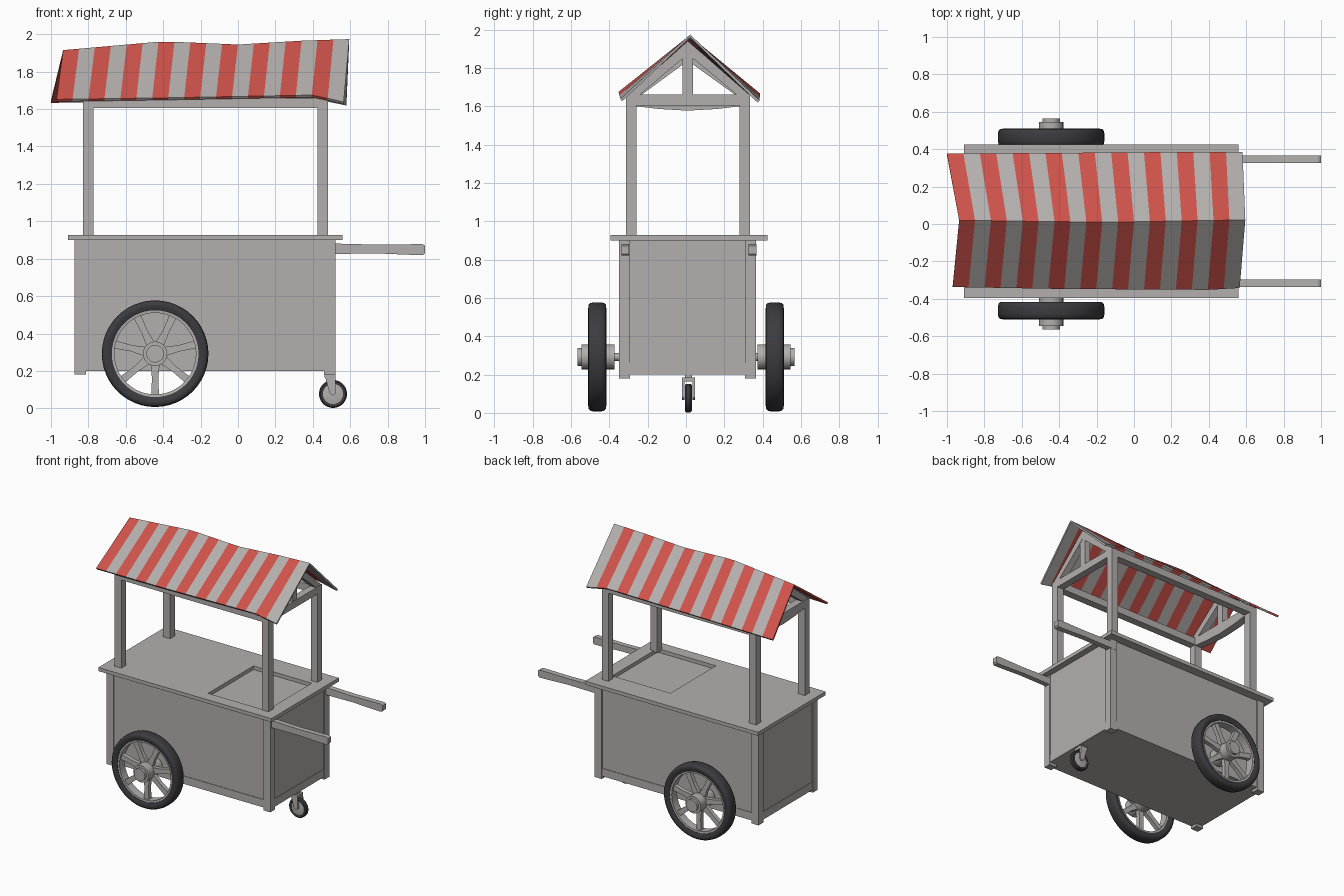
import bpy, bmesh, math

if "Cube" in bpy.data.objects:
    bpy.data.objects.remove(bpy.data.objects["Cube"])


def material(name, rgb):
    m = bpy.data.materials.new(name)
    m.diffuse_color = (*rgb, 1)
    m.use_nodes = True
    m.node_tree.nodes["Principled BSDF"].inputs["Base Color"].default_value = m.diffuse_color
    return m


GREY = material("warm grey", (0.45, 0.43, 0.42))
RED = material("awning red", (0.62, 0.085, 0.07))
DARK = material("tyre dark", (0.045, 0.045, 0.052))


def finish(bm, name, mats, smooth=False):
    bmesh.ops.recalc_face_normals(bm, faces=bm.faces)
    me = bpy.data.meshes.new(name)
    bm.to_mesh(me)
    bm.free()
    for m in mats:
        me.materials.append(m)
    ob = bpy.data.objects.new(name, me)
    bpy.context.collection.objects.link(ob)
    if smooth:
        bpy.ops.object.select_all(action='DESELECT')
        ob.select_set(True)
        bpy.context.view_layer.objects.active = ob
        bpy.ops.object.shade_smooth_by_angle(angle=math.radians(40))
    return ob


def prism(name, pts, axis, a0, a1, mat=GREY):
    """Extrude a 2D outline along x, y or z from a0 to a1."""
    place = {'x': lambda p, a: (a, p[0], p[1]),
             'y': lambda p, a: (p[0], a, p[1]),
             'z': lambda p, a: (p[0], p[1], a)}[axis]
    bm = bmesh.new()
    lo = [bm.verts.new(place(p, a0)) for p in pts]
    hi = [bm.verts.new(place(p, a1)) for p in pts]
    bm.faces.new(lo)
    bm.faces.new(hi)
    n = len(pts)
    for i in range(n):
        j = (i + 1) % n
        bm.faces.new((lo[i], lo[j], hi[j], hi[i]))
    return finish(bm, name, [mat])


def box(name, x0, x1, y0, y1, z0, z1, mat=GREY):
    return prism(name, [(x0, y0), (x1, y0), (x1, y1), (x0, y1)], 'z', z0, z1, mat)


def lathe(name, profile, centre, mat, segs=40, side=1):
    """Revolve a closed (radius, offset) profile around the y axis."""
    cx, cy, cz = centre
    bm = bmesh.new()
    rings = []
    for i in range(segs):
        a = 2 * math.pi * i / segs
        rings.append([bm.verts.new((cx + r * math.cos(a), cy + side * y, cz + r * math.sin(a)))
                      for r, y in profile])
    n = len(profile)
    for i in range(segs):
        a, b = rings[i], rings[(i + 1) % segs]
        for k in range(n):
            l = (k + 1) % n
            bm.faces.new((a[k], a[l], b[l], b[k]))
    bmesh.ops.remove_doubles(bm, verts=bm.verts, dist=1e-5)
    return finish(bm, name, [mat], True)


# Cabinet with corner posts and bottom rails
box("cabinet", -0.865, 0.512, -0.342, 0.357, 0.20, 0.90)
for x0, x1 in ((-0.873, -0.813), (0.46, 0.52)):
    for y0, y1 in ((-0.35, -0.293), (0.308, 0.366)):
        box("cabinet_corner_post", x0, x1, y0, y1, 0.18, 0.905)
for y0, y1 in ((-0.346, -0.30), (0.315, 0.361)):
    box("cabinet_side_rail", -0.84, 0.49, y0, y1, 0.20, 0.26)
for x0, x1 in ((-0.869, -0.82), (0.467, 0.516)):
    box("cabinet_end_rail", x0, x1, -0.32, 0.335, 0.20, 0.26)

# Countertop with rectangular recess
bm = bmesh.new()
xs, ys = (-0.91, -0.04, 0.455, 0.56), (-0.395, -0.305, 0.245, 0.424)
g = [[bm.verts.new((x, y, 0.928)) for y in ys] for x in xs]
for i in range(3):
    for j in range(3):
        if (i, j) != (1, 1):
            bm.faces.new((g[i][j], g[i + 1][j], g[i + 1][j + 1], g[i][j + 1]))
top = finish(bm, "countertop", [GREY])
if top.data.polygons[0].normal.z < 0:
    top.data.flip_normals()
mod = top.modifiers.new("thickness", 'SOLIDIFY')
mod.thickness, mod.offset = 0.028, -1

# Push handles
for y0, y1 in ((-0.337, -0.298), (0.325, 0.367)):
    prism("push_handle", [(0.47, 0.825), (0.75, 0.828), (0.94, 0.82), (0.99, 0.82), (1.0, 0.83),
                          (1.0, 0.87), (0.985, 0.878), (0.75, 0.875), (0.47, 0.882)], 'y', y0, y1)

# Awning posts, side beams and gable trusses
posts_x = ((-0.83, -0.772), (0.425, 0.48))
posts_y = ((-0.314, -0.257), (0.278, 0.335))
for y0, y1 in posts_y:
    box("awning_side_beam", -0.83, 0.48, y0, y1, 1.605, 1.66)
    for x0, x1 in posts_x:
        box("awning_post", x0, x1, y0, y1, 0.92, 1.65)
for k, (x0, x1) in enumerate(posts_x):
    sag = 0.028 if k == 0 else 0.0
    prism("gable_beam", [(-0.30, 1.66), (-0.30, 1.605), (-0.14, 1.605 - sag * 0.7), (0.01, 1.605 - sag),
                         (0.16, 1.605 - sag * 0.7), (0.32, 1.605), (0.32, 1.66)], 'x', x0, x1)
    zr = 1.905 if k == 0 else 1.94
    box("gable_king_post", x0 + 0.004, x1 - 0.004, -0.018, 0.036, 1.65, zr - 0.03)
    for eave in (-0.30, 0.325):
        prism("gable_rafter", [(eave, 1.665), (eave, 1.61), (0.01, zr - 0.068), (0.01, zr)],
              'x', x0 + 0.002, x1 - 0.002)


# Striped awning: three wavy long edges joined into two slopes
def along(path, u):
    x = path[0][0] + u * (path[-1][0] - path[0][0])
    for a, b in zip(path, path[1:]):
        if x <= b[0] + 1e-6:
            t = (x - a[0]) / (b[0] - a[0])
            return (x, a[1] + t * (b[1] - a[1]), a[2] + t * (b[2] - a[2]))


front_eave = [(-0.97, -0.337, 1.652), (-0.4, -0.347, 1.66), (0.4, -0.352, 1.675), (0.565, -0.342, 1.638)]
ridge = [(-0.935, 0.02, 1.915), (-0.4, 0.012, 1.962), (0.0, 0.012, 1.945), (0.35, 0.018, 1.966), (0.595, 0.022, 1.974)]
back_eave = [(-1.0, 0.376, 1.645), (-0.4, 0.38, 1.655), (0.4, 0.386, 1.668), (0.58, 0.384, 1.63)]
STRIPES = 18
bm = bmesh.new()
rows = [[bm.verts.new(along(p, i / STRIPES)) for i in range(STRIPES + 1)]
        for p in (front_eave, ridge, back_eave)]
for a, b in zip(rows, rows[1:]):
    for i in range(STRIPES):
        f = bm.faces.new((a[i], a[i + 1], b[i + 1], b[i]))
        f.material_index = (i + 1) % 2
awning = finish(bm, "striped_awning", [GREY, RED])
if awning.data.polygons[0].normal.z < 0:
    awning.data.flip_normals()
mod = awning.modifiers.new("thickness", 'SOLIDIFY')
mod.thickness, mod.offset = 0.015, -1

# Large spoked wheels
WX, WZ = -0.443, 0.292
tyre = [(0.232, -0.036), (0.255, -0.047), (0.272, -0.045), (0.281, -0.036), (0.285, -0.018),
        (0.285, 0.018), (0.281, 0.036), (0.272, 0.045), (0.255, 0.047), (0.232, 0.036)]
rim = [(0.218, -0.032), (0.238, -0.034), (0.238, 0.034), (0.218, 0.032)]
hub = [(0, -0.09), (0.065, -0.09), (0.065, 0.083), (0.047, 0.083), (0.047, 0.102), (0, 0.102)]
for side in (-1, 1):
    c = (WX, 0.463 * side, WZ)
    lathe("wheel_tyre", tyre, c, DARK, 48, side)
    lathe("wheel_rim", rim, c, GREY, 48, side)
    lathe("wheel_hub", hub, c, GREY, 24, side)
    for i in range(7):
        a = -math.pi / 2 + i * 2 * math.pi / 7
        ca, sa = math.cos(a), math.sin(a)
        outline = [(0.04, -0.026), (0.13, -0.017), (0.228, -0.021), (0.228, 0.021), (0.13, 0.017), (0.04, 0.026)]
        pts = [(WX + r * ca - w * sa, WZ + r * sa + w * ca) for r, w in outline]
        prism("wheel_spoke", pts, 'y', c[1] - 0.016, c[1] + 0.016)
lathe("axle", [(0, -0.40), (0.02, -0.40), (0.02, 0.40), (0, 0.40)], (WX, 0, WZ), GREY, 16)

# Swivel caster
CX, CY, CZ = 0.508, 0.012, 0.077
lathe("caster_tyre", [(0.054, -0.016), (0.068, -0.018), (0.075, -0.01), (0.075, 0.01), (0.068, 0.018), (0.054, 0.016)],
      (CX, CY, CZ), DARK, 28)
lathe("caster_disc", [(0, -0.018), (0.03, -0.018), (0.058, -0.013), (0.058, 0.013), (0.03, 0.018), (0, 0.018)],
      (CX, CY, CZ), GREY, 28)
for s in (-1, 1):
    prism("caster_fork", [(0.462, 0.183), (0.522, 0.183), (0.523, 0.08), (0.508, 0.068), (0.49, 0.08)],
          'y', CY + s * 0.021, CY + s * 0.034)
box("caster_bridge", 0.462, 0.522, CY - 0.034, CY + 0.034, 0.165, 0.185)
box("caster_stem", 0.468, 0.51, CY - 0.018, CY + 0.018, 0.18, 0.21)
